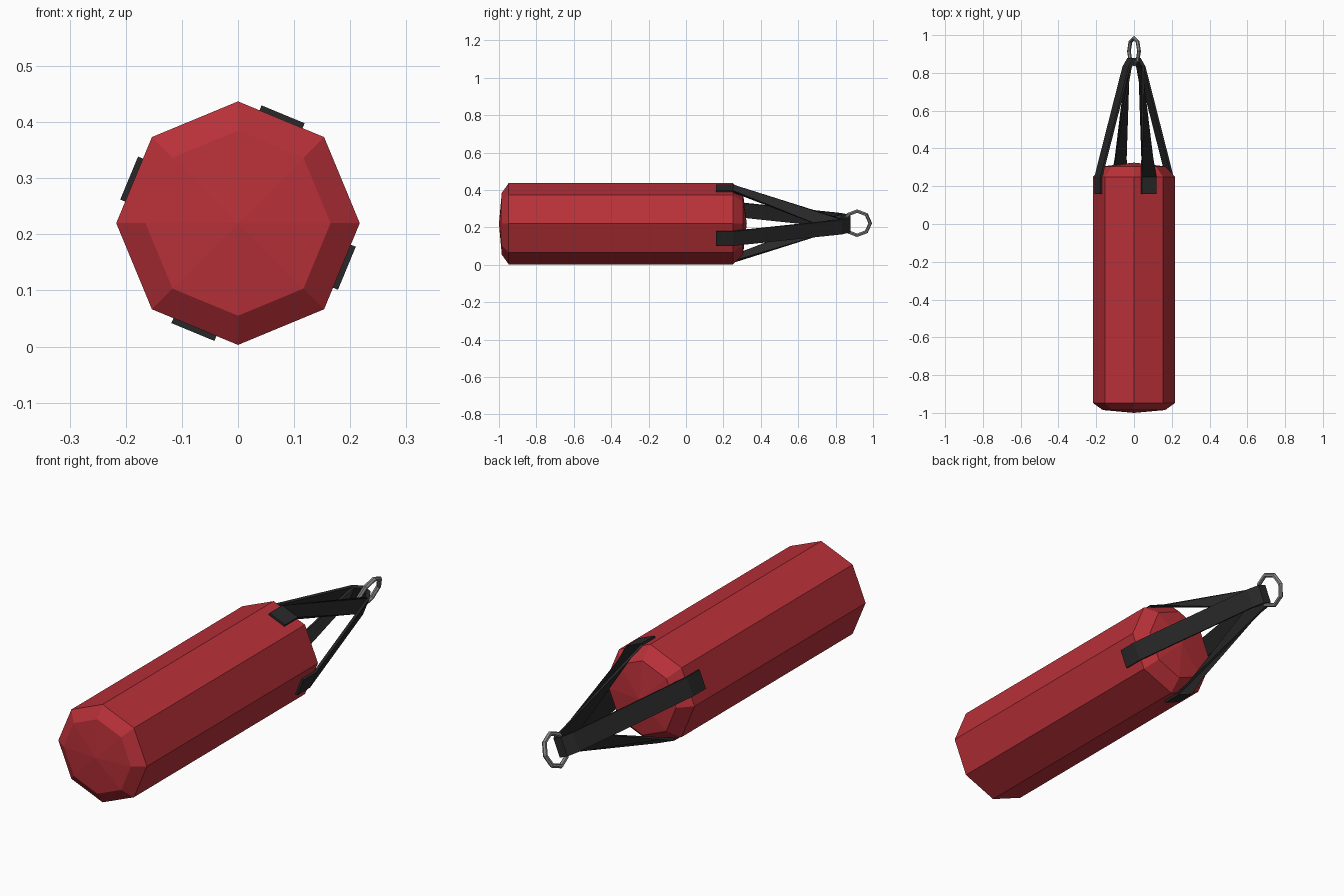
import bpy, bmesh
from math import sin, cos, pi, radians
from mathutils import Vector

if "Cube" in bpy.data.objects:
    bpy.data.objects.remove(bpy.data.objects["Cube"])

CZ = 0.22                                   # height of the bag's long axis
A = radians(67.5)
U = Vector((cos(A), 0, sin(A)))             # strap direction in the ring plane
V = Vector((sin(A), 0, -cos(A)))            # strap direction across the ring
Y = Vector((0, 1, 0))
HALF_W, HALF_T = 0.0415, 0.006


def material(name, rgb):
    m = bpy.data.materials.new(name)
    m.diffuse_color = (*rgb, 1)
    m.use_nodes = True
    m.node_tree.nodes["Principled BSDF"].inputs["Base Color"].default_value = m.diffuse_color
    return m


def loft(name, loops, mat, closed=False, tips=None):
    """Skin a list of point loops; cap the ends flat or with centre points."""
    bm = bmesh.new()
    rows = [[bm.verts.new(p) for p in loop] for loop in loops]
    n = len(rows[0])
    pairs = list(zip(rows, rows[1:]))
    if closed:
        pairs.append((rows[-1], rows[0]))
    for a, b in pairs:
        for i in range(n):
            j = (i + 1) % n
            bm.faces.new((a[i], a[j], b[j], b[i]))
    if tips:
        for row, tip in zip((rows[0], rows[-1]), tips):
            c = bm.verts.new(tip)
            for i in range(n):
                bm.faces.new((row[i], row[(i + 1) % n], c))
    elif not closed:
        bm.faces.new(rows[0])
        bm.faces.new(rows[-1])
    bmesh.ops.recalc_face_normals(bm, faces=bm.faces)
    me = bpy.data.meshes.new(name)
    bm.to_mesh(me)
    bm.free()
    me.materials.append(mat)
    ob = bpy.data.objects.new(name, me)
    bpy.context.collection.objects.link(ob)
    return ob


def section(offset, y, wide, thick):
    """Rectangular strap cross-section."""
    c = offset + Y * y + Vector((0, 0, CZ))
    w, t = wide * HALF_W, thick * HALF_T
    return [c + w + t, c - w + t, c - w - t, c + w - t]


red = material("red_vinyl", (0.48, 0.03, 0.04))
black = material("black_webbing", (0.022, 0.022, 0.022))
steel = material("steel", (0.25, 0.25, 0.25))

# Bag: eight-sided body with bevelled, slightly domed ends
profile = [(0.165, -0.985), (0.217, -0.948), (0.217, 0.25), (0.165, 0.305)]
loft("bag_body",
     [[(r * cos(i * pi / 4), y, CZ + r * sin(i * pi / 4)) for i in range(8)]
      for r, y in profile],
     red, tips=[(0, -1.0, CZ), (0, 0.325, CZ)])

# Main strap: one band running up one side, through the ring and down the other
side = [(0.204, 0.16), (0.204, 0.25), (0.044, 0.83), (0.018, 0.874)]
path = [(1, r, y) for r, y in side] + [(-1, r, y) for r, y in reversed(side)]
tilt = {0.83: (V * 0.85 + Y * 0.5), 0.874: (V * 0.4 + Y * 0.9)}
loops = []
for s, r, y in path:
    t = tilt.get(y, V).copy()
    t.x, t.z = t.x * s, t.z * s
    if y not in tilt:
        t = V * s
    loops.append(section(V * s * r, y, U, t))
loft("main_strap", loops, black)

# Twisted straps: start on the other two sides and turn to lie inside the main band
for name, s in (("upper_strap", 1), ("lower_strap", -1)):
    u, v = U * s, V * s
    loft(name, [section(u * 0.204, 0.16, v, u),
                section(u * 0.204, 0.25, v, u),
                section(v * 0.036, 0.83, -u, v),
                section(v * 0.012, 0.868, -u, v)], black)

# Hanging ring: eight segments, six-sided wire
ring = []
for i in range(8):
    d = U * cos(i * pi / 4) + Y * sin(i * pi / 4)
    c = Vector((0, 0.915, CZ + 0.003)) + d * 0.07
    ring.append([c + d * 0.01 * cos(k * pi / 3) + V * 0.01 * sin(k * pi / 3)
                 for k in range(6)])
loft("hanging_ring", ring, steel, closed=True)
